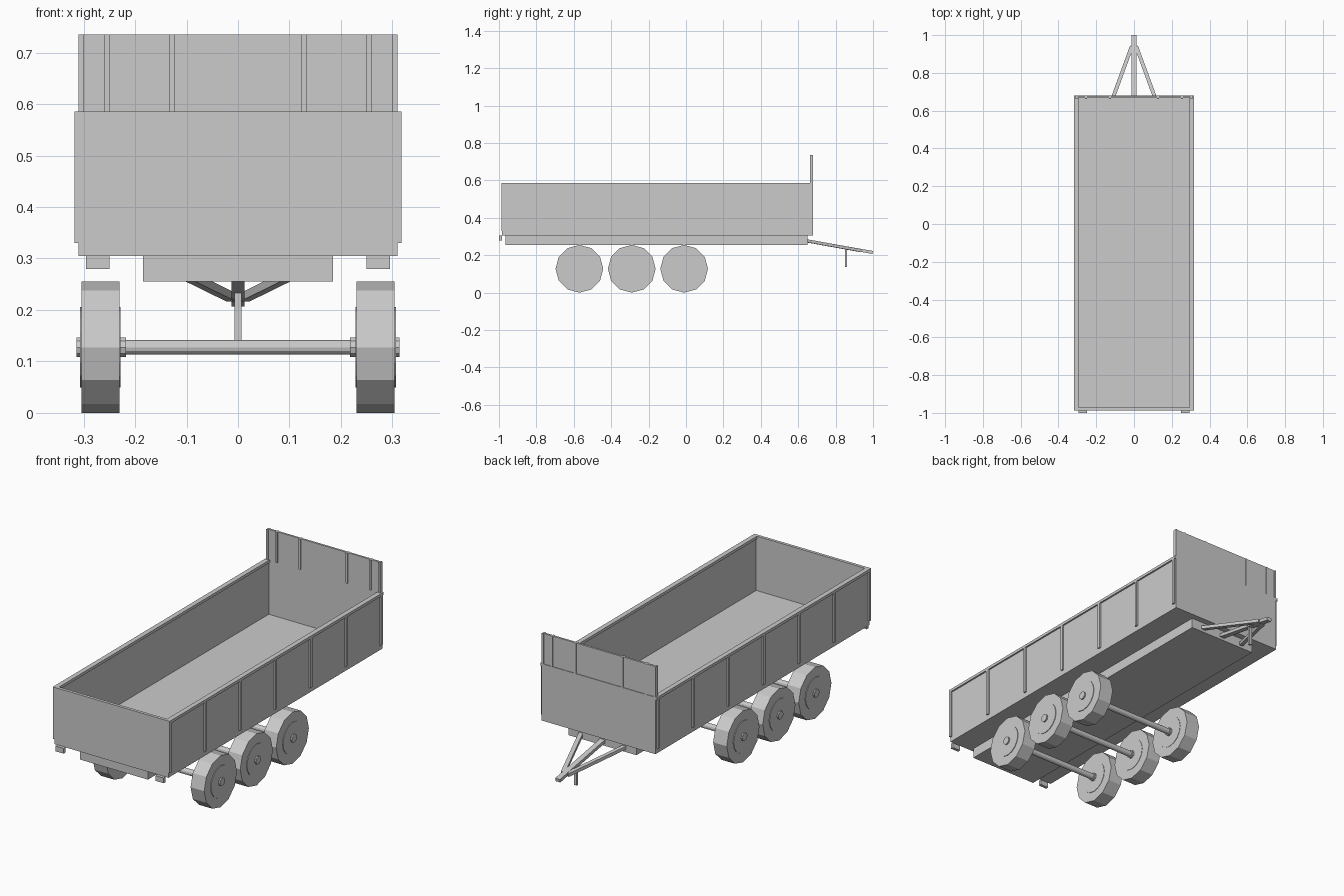
import bpy, math
from mathutils import Vector

if "Cube" in bpy.data.objects:
    bpy.data.objects.remove(bpy.data.objects["Cube"])


def mesh_object(name, verts, faces):
    me = bpy.data.meshes.new(name)
    me.from_pydata(verts, [], faces)
    me.update()
    ob = bpy.data.objects.new(name, me)
    bpy.context.collection.objects.link(ob)
    return ob


BOX_FACES = [(0, 2, 3, 1), (4, 5, 7, 6), (0, 1, 5, 4),
             (2, 6, 7, 3), (0, 4, 6, 2), (1, 3, 7, 5)]


def box(name, x, y, z):
    """Box from (min, max) ranges."""
    return mesh_object(name, [(a, b, c) for c in sorted(z) for b in sorted(y) for a in sorted(x)], BOX_FACES)


def beam(name, p, q, w, h):
    """Rectangular bar between two points."""
    p, q = Vector(p), Vector(q)
    d = (q - p).normalized()
    side = d.cross(Vector((0, 0, 1))).normalized()
    up = side.cross(d)
    verts = [e + side * sx * w / 2 + up * sz * h / 2
             for sz in (-1, 1) for e in (p, q) for sx in (-1, 1)]
    # side points right of travel, so x=side, y=travel, z=up
    return mesh_object(name, verts, BOX_FACES)


def cyl_x(name, x0, x1, r, y, z, n):
    """Flat-sided cylinder along x."""
    bpy.ops.mesh.primitive_cylinder_add(vertices=n, radius=r, depth=abs(x1 - x0),
                                        location=((x0 + x1) / 2, y, z),
                                        rotation=(0, math.pi / 2, 0))
    bpy.context.object.name = name


# Cargo bed: floor and four walls
box("bed_floor", (-.31, .31), (-.985, .68), (.305, .316))
box("front_wall", (-.31, .31), (-.985, -.975), (.305, .585))
box("rear_wall", (-.31, .31), (.668, .68), (.305, .585))

# Side walls with top rails, posts and lamps
for s, label in ((-1, "left"), (1, "right")):
    box(label + "_wall", (s * .30, s * .31), (-.985, .68), (.305, .585))
    box(label + "_top_rail", (s * .294, s * .318), (-.987, .68), (.572, .586))
    for i in range(7):
        y = -.979 + i * .2742
        box(label + "_post", (s * .308, s * .318), (y - .007, y + .007), (.33, .575))
    box(label + "_lamp", (s * .25, s * .295), (-1, -.985), (.28, .306))
box("front_top_rail", (-.31, .31), (-.987, -.972), (.572, .586))

# Headboard with thin ribs
box("headboard", (-.31, .31), (.667, .677), (.58, .735))
for x in (-.305, -.255, -.128, .128, .255, .305):
    box("headboard_rib", (x - .005, x + .005), (.662, .68), (.585, .735))

# Chassis under the bed
box("chassis", (-.185, .185), (-.965, .65), (.255, .306))

# Three axles with twelve-sided wheels
R = .1275
for y in (-.57, -.29, -.01):
    cyl_x("axle", -.23, .23, .0145, y, R, 12)
    for s in (-1, 1):
        cyl_x("tyre", s * .23, s * .304, R, y, R, 12)
        cyl_x("rim", s * .228, s * .307, .078, y, R, 16)
        cyl_x("hub", s * .218, s * .314, .02, y, R, 10)

# Drawbar: centre beam, two braces and a support leg
beam("drawbar", (0, .64, .278), (0, .998, .215), .026, .016)
for s in (-1, 1):
    beam("drawbar_brace", (s * .12, .645, .277), (s * .012, .94, .224), .02, .016)
box("support_leg", (-.007, .007), (.849, .861), (.138, .235))
